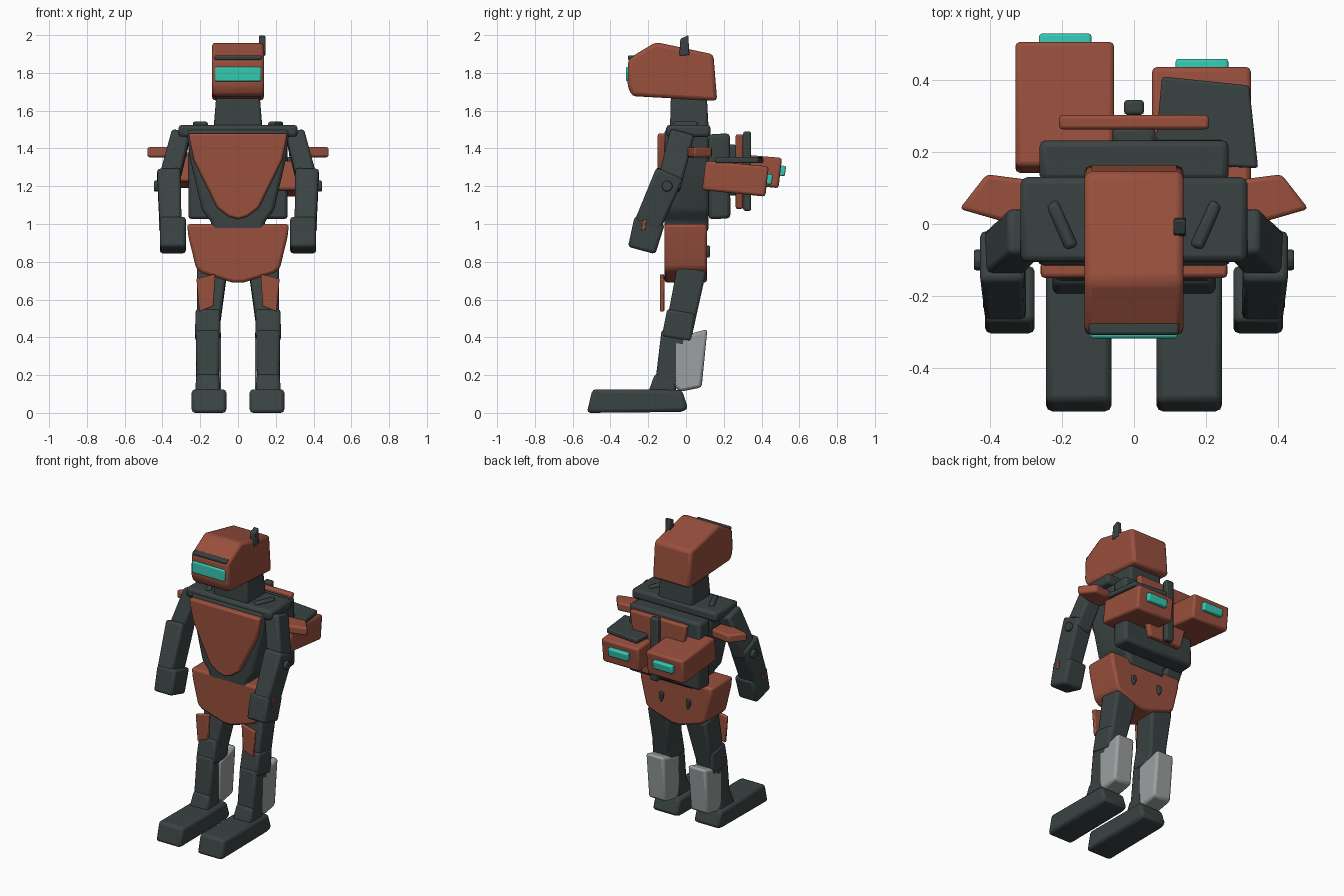
import bpy, bmesh, math
from mathutils import Vector


def material(name, rgb):
    m = bpy.data.materials.new(name)
    m.diffuse_color = (*rgb, 1)
    return m


DARK = material("dark_steel", (0.042, 0.055, 0.055))
RED = material("rust_red", (0.32, 0.080, 0.047))
TEAL = material("teal_glow", (0.036, 0.58, 0.45))
GREY = material("light_grey", (0.33, 0.35, 0.35))


def finish(name, bm, mat, bevel):
    bmesh.ops.recalc_face_normals(bm, faces=bm.faces)
    me = bpy.data.meshes.new(name)
    bm.to_mesh(me)
    bm.free()
    me.materials.append(mat)
    ob = bpy.data.objects.new(name, me)
    bpy.context.collection.objects.link(ob)
    if bevel:
        mod = ob.modifiers.new("edge_rounding", 'BEVEL')
        mod.width, mod.segments = bevel, 2
        mod.limit_method, mod.angle_limit = 'ANGLE', math.radians(25)
    bpy.ops.object.select_all(action='DESELECT')
    ob.select_set(True)
    bpy.context.view_layer.objects.active = ob
    bpy.ops.object.shade_smooth_by_angle(angle=math.radians(35))
    return ob


def loft(name, low, high, mat, bevel=0.014, pair=False):
    """Solid between two matching rings; pair=True also builds the -x twin."""
    for sx, tag in (((1, "_left"), (-1, "_right")) if pair else ((1, ""),)):
        bm = bmesh.new()
        a, b = ([bm.verts.new((sx * p[0], p[1], p[2])) for p in r] for r in (low, high))
        n = len(a)
        bm.faces.new(a)
        bm.faces.new(b[::-1])
        for i in range(n):
            bm.faces.new((a[i], a[(i + 1) % n], b[(i + 1) % n], b[i]))
        finish(name + tag, bm, mat, bevel)


def prism(name, pts, axis, a, b, mat, bevel=0.014, pair=False):
    """Extrude a 2D outline along one axis from a to b."""
    def ring(t):
        return [p[:axis] + (t,) + p[axis:] for p in pts]
    loft(name, ring(a), ring(b), mat, bevel, pair)


def box(name, x, y, z, mat, bevel=0.014, pair=False):
    prism(name, [(x[0], y[0]), (x[1], y[0]), (x[1], y[1]), (x[0], y[1])],
          2, z[0], z[1], mat, bevel, pair)


def limb(name, p, sp, q, sq, mat=DARK, bevel=0.016):
    """Tapered mirrored limb from p to q with (x, y) end sizes."""
    p, q = Vector(p), Vector(q)
    d = (q - p).normalized()
    v = Vector((1, 0, 0)).cross(d).normalized()
    u = d.cross(v)

    def ring(c, s):
        return [c + u * i * s[0] / 2 + v * j * s[1] / 2
                for i, j in ((-1, -1), (1, -1), (1, 1), (-1, 1))]
    loft(name, ring(p, sp), ring(q, sq), mat, bevel, True)


def sym(pts):
    """Complete a half outline (x > 0, top to bottom) across x = 0."""
    return pts + [(-x, z) for x, z in reversed(pts) if x > 0]


# Head: wedge helmet, visor, brow and antenna
prism("helmet", [(-0.305, 1.875), (-0.16, 1.963), (0.145, 1.898), (0.165, 1.652),
                 (-0.285, 1.677), (-0.31, 1.73)], 0, -0.138, 0.138, RED, 0.02)
box("visor", (-0.122, 0.122), (-0.318, -0.29), (1.755, 1.832), TEAL, 0.008)
box("brow", (-0.125, 0.125), (-0.308, -0.27), (1.868, 1.893), DARK, 0.008)
prism("antenna", [(-0.035, 1.89), (-0.03, 1.98), (0.012, 2.0), (0.018, 1.895)],
      0, 0.11, 0.145, DARK, 0.006)
loft("neck", [(-0.13, -0.085, 1.5), (0.13, -0.085, 1.5), (0.13, 0.12, 1.5), (-0.13, 0.12, 1.5)],
     [(-0.115, -0.08, 1.68), (0.115, -0.08, 1.68), (0.115, 0.11, 1.68), (-0.115, 0.11, 1.68)], DARK)

# Torso: tapered body, shoulder slab, chest plate
prism("torso", sym([(0.27, 1.5), (0.255, 1.35), (0.19, 1.07), (0.14, 1.01), (0.14, 0.96)]),
      1, -0.115, 0.12, DARK, 0.018)
box("shoulder_slab", (-0.315, 0.315), (-0.105, 0.13), (1.46, 1.525), DARK, 0.018)
prism("chest_plate", sym([(0.262, 1.48), (0.235, 1.34), (0.11, 1.085), (0.05, 1.04), (0, 1.025)]),
      1, -0.15, -0.105, RED, 0.012)
prism("shoulder_ridge", [(0.155, -0.06), (0.19, -0.073), (0.243, 0.05), (0.215, 0.07)],
      2, 1.5, 1.542, DARK, 0.012, True)

# Pelvis with rear bolts and front skirt plates
prism("pelvis", sym([(0.27, 1.0), (0.262, 0.93), (0.222, 0.765), (0.19, 0.74), (0.03, 0.69)]),
      1, -0.115, 0.112, RED, 0.016)
prism("pelvis_bolt", [(0.085, 0.885), (0.115, 0.885), (0.115, 0.85), (0.1, 0.82), (0.085, 0.85)],
      1, 0.1, 0.127, DARK, 0.005, True)
prism("skirt_plate", [(0.12, 0.735), (0.22, 0.71), (0.205, 0.535), (0.13, 0.565)],
      1, -0.138, -0.115, RED, 0.006, True)

# Legs
limb("thigh", (0.137, 0.03, 0.76), (0.16, 0.155), (0.16, -0.04, 0.42), (0.115, 0.145))
limb("knee", (0.16, -0.025, 0.54), (0.13, 0.15), (0.16, -0.05, 0.39), (0.135, 0.16))
limb("shin", (0.16, -0.06, 0.43), (0.125, 0.14), (0.16, -0.105, 0.14), (0.12, 0.12))
limb("ankle", (0.16, -0.11, 0.2), (0.12, 0.11), (0.16, -0.125, 0.1), (0.135, 0.15))
prism("calf_guard", [(-0.07, 0.395), (0.113, 0.443), (0.083, 0.135), (-0.03, 0.112), (-0.065, 0.14)],
      0, 0.09, 0.222, GREY, 0.016, True)
prism("foot", [(-0.495, 0.125), (-0.022, 0.122), (0.012, 0.02), (-0.03, 0.005), (-0.525, 0.0)],
      0, 0.062, 0.245, DARK, 0.018, True)

# Arms: upper arm, forearm, fist, elbow joint, wrist marker
limb("upper_arm", (0.3, -0.02, 1.48), (0.1, 0.13), (0.375, -0.095, 1.19), (0.11, 0.13))
limb("forearm", (0.366, -0.085, 1.27), (0.125, 0.155), (0.357, -0.205, 0.99), (0.115, 0.145))
limb("fist", (0.345, -0.192, 1.02), (0.138, 0.165), (0.345, -0.235, 0.86), (0.138, 0.15))
prism("elbow_joint", [(-0.1 + 0.03 * math.cos(k * math.pi / 4), 1.2 + 0.03 * math.sin(k * math.pi / 4))
                      for k in range(8)], 0, 0.38, 0.445, DARK, 0.006, True)
prism("wrist_marker", [(-0.235, 0.965), (-0.215, 0.97), (-0.21, 1.025), (-0.23, 1.02)],
      0, 0.4, 0.419, RED, 0.003, True)
prism("shoulder_fin", [(0.27, -0.0), (0.34, 0.0), (0.485, 0.042), (0.41, 0.138), (0.27, 0.12)],
      2, 1.352, 1.408, RED, 0.012, True)

# Backpack, spine shield and mast
prism("backpack", [(0.12, 1.475), (0.232, 1.48), (0.235, 1.03), (0.12, 1.025)],
      0, -0.263, 0.263, DARK, 0.018)
prism("spine_shield", sym([(0.21, 1.475), (0.19, 1.35), (0.12, 1.08)]), 1, 0.263, 0.303, RED, 0.01)
box("spine_link", (-0.06, 0.06), (0.22, 0.27), (1.15, 1.42), DARK)
box("mast", (-0.028, 0.028), (0.303, 0.345), (1.07, 1.49), DARK, 0.01)

# Thrusters with glowing nozzles; the second one has a cover plate
for tag, x0, y0, y1, z in (("right", -0.33, 0.16, 0.508, 1.38), ("left", 0.05, 0.105, 0.438, 1.335)):
    prism("thruster_" + tag, [(y0, z), (y1, z - 0.03), (y1 - 0.018, z - 0.19), (y0 - 0.02, z - 0.155)],
          0, x0, x0 + 0.275, RED, 0.014)
    prism("nozzle_" + tag, [(y1 - 0.03, z - 0.068), (y1 + 0.022, z - 0.073),
                            (y1 + 0.015, z - 0.127), (y1 - 0.03, z - 0.122)],
          0, x0 + 0.066, x0 + 0.212, TEAL, 0.008)
prism("thruster_cover", [(0.055, 0.17), (0.345, 0.155), (0.32, 0.385), (0.078, 0.41)],
      2, 1.322, 1.354, DARK, 0.008)
